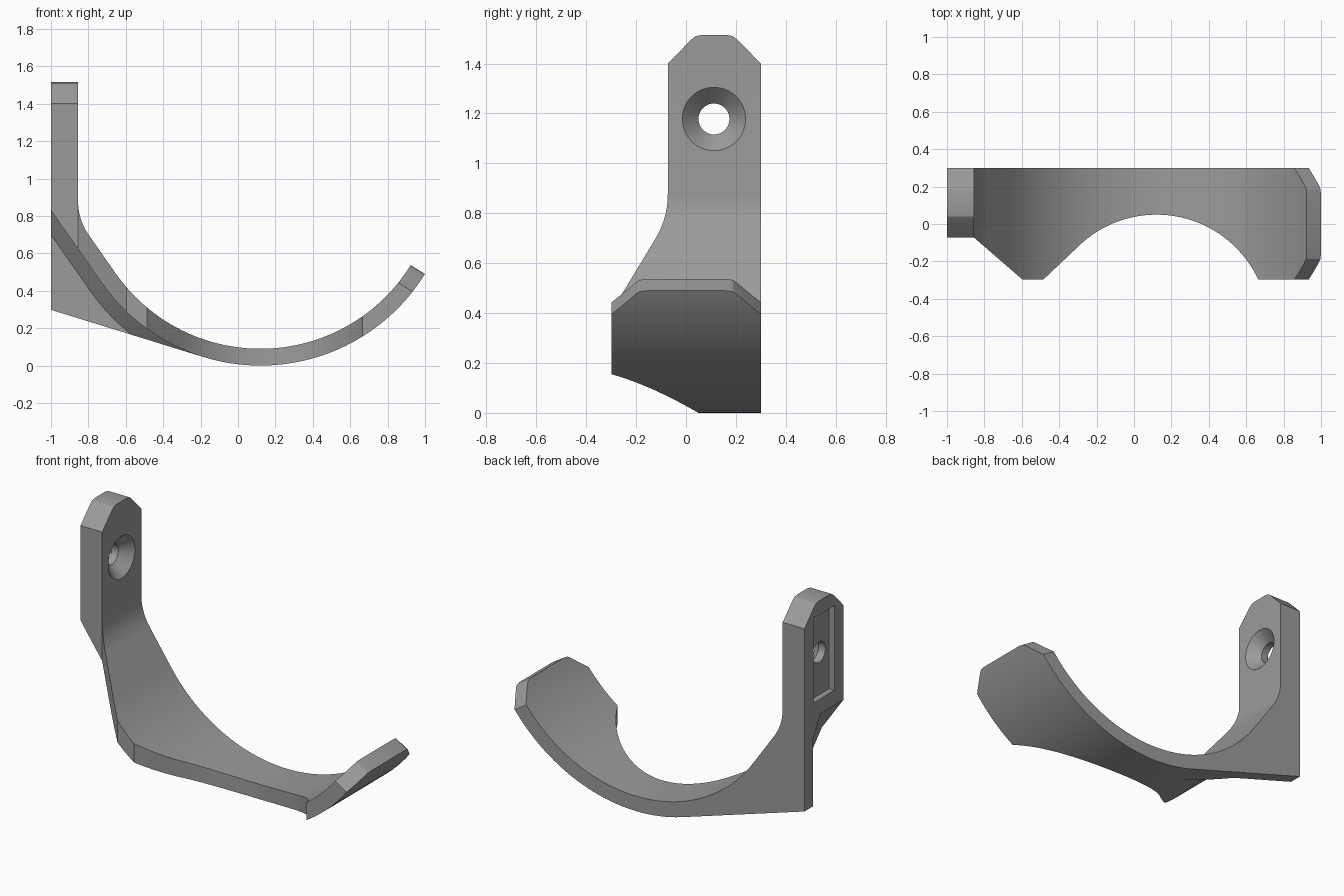
import bpy, bmesh, math
from mathutils import Vector as V

if "Cube" in bpy.data.objects:
    bpy.data.objects.remove(bpy.data.objects["Cube"])

CX, CZ, RO, RI = 0.12, 1.035, 1.035, 0.945      # cradle centre and radii
LEFT, END, LOW = 55, -58.2, 17.2                # arc angles from the bottom, in degrees
X, Y, Z = V((1, 0, 0)), V((0, 1, 0)), V((0, 0, 1))

grey = bpy.data.materials.new("grey")
grey.diffuse_color = (0.33, 0.33, 0.33, 1)
grey.use_nodes = True
grey.node_tree.nodes["Principled BSDF"].inputs["Base Color"].default_value = grey.diffuse_color


def mesh_object(name, verts, faces):
    bm = bmesh.new()
    vs = [bm.verts.new(v) for v in verts]
    for f in faces:
        bm.faces.new([vs[i] for i in f])
    bmesh.ops.recalc_face_normals(bm, faces=bm.faces)
    me = bpy.data.meshes.new(name)
    bm.to_mesh(me)
    bm.free()
    me.materials.append(grey)
    ob = bpy.data.objects.new(name, me)
    bpy.context.collection.objects.link(ob)
    return ob


def loft(name, rings):
    """Closed tube through equal rings of points, capped at both ends."""
    n, m = len(rings[0]), len(rings)
    faces = [list(range(n)), list(range((m - 1) * n, m * n))]
    for k in range(m - 1):
        for i in range(n):
            j = (i + 1) % n
            faces.append([k * n + i, k * n + j, (k + 1) * n + j, (k + 1) * n + i])
    return mesh_object(name, [p for r in rings for p in r], faces)


def prism(name, pts, o, u, v, w):
    """Outline in the u, v plane, extruded along w."""
    base = [V(o) + u * a + v * b for a, b in pts]
    return loft(name, [base, [p + w for p in base]])


def boolean(ob, other, op):
    mod = ob.modifiers.new(op, 'BOOLEAN')
    mod.operation, mod.object, mod.solver = op, other, 'EXACT'
    bpy.context.view_layer.objects.active = ob
    bpy.ops.object.modifier_apply(modifier=mod.name)
    bpy.data.objects.remove(other)


def polar(r, deg):
    a = math.radians(deg)
    return (CX - r * math.sin(a), CZ - r * math.cos(a))


def arc(r, a, b, n):
    return [polar(r, a + (b - a) * i / n) for i in range(n + 1)]


def slope_to(p, x):
    """Continue the left tangent line from p to the given x."""
    return (x, p[1] + (p[0] - x) * math.tan(math.radians(LEFT)))


# Hook: wall plate, blended into the curved cradle
corner = slope_to(polar(RI, LEFT), -0.855)
lo = (corner[0] + 0.1 * math.cos(math.radians(LEFT)), corner[1] - 0.1 * math.sin(math.radians(LEFT)))
hi = (corner[0], corner[1] + 0.1)
fillet = []
for i in range(11):
    t = i / 10
    fillet.append(tuple(hi[k] * (1 - t) ** 2 + 2 * corner[k] * t * (1 - t) + lo[k] * t * t for k in (0, 1)))
outline = [(-1, 1.515), (-0.855, 1.515)] + fillet + arc(RI, LEFT, END, 56) + arc(RO, END, LEFT, 56)
outline.append(slope_to(polar(RO, LEFT), -1))
hook = prism("hook", outline, (0, -0.298, 0), X, Z, Y * 0.598)

# Gusset: thin web filling the corner under the cradle at the back edge
inner = arc(RO - 0.03, LOW, LEFT, 24)
web = [(-1, 0.298), polar(RO, LOW)] + inner + [slope_to(inner[-1], -1)]
gusset = prism("gusset", web, (0, 0.22, 0), X, Z, Y * 0.08)

# Sloped blend between the gusset and the cradle underside
rings = []
path = [(d, 0) for d in range(2, LEFT + 1, 2)] + [(LEFT, 0), (LEFT, 0.6)]
for deg, run in path:
    a = math.radians(deg)
    ring = []
    for off, y in ((-0.02, 0.125), (0.075, 0.22), (0.075, 0.29), (-0.02, 0.29)):
        x, z = polar(RO + off, deg)
        ring.append(V((x - run * math.cos(a), y, z + run * math.sin(a))))
    rings.append(ring)
blend = loft("blend", rings)
limit = prism("limit", web, (0, 0.1, 0), X, Z, Y * 0.25)
boolean(blend, limit, 'INTERSECT')
boolean(hook, gusset, 'UNION')
boolean(hook, blend, 'UNION')

# Curved bite out of the front of the cradle
bite = [(-0.70, -0.5), (-0.304, -0.126)]
for i in range(41):
    a = math.radians(-45 + 112 * i / 40)
    bite.append((CX + 0.6 * math.sin(a), -0.55 + 0.6 * math.cos(a)))
bite += [(0.672, -0.5)]
boolean(hook, prism("bite", bite, (0, 0, -0.2), X, Y, Z * 2), 'DIFFERENCE')

# Narrowing from the cradle to the wall plate
taper = [(-1.2, -0.5), (-1.2, -0.073), (-0.855, -0.073), (-0.595, -0.298), (-0.595, -0.5)]
boolean(hook, prism("taper", taper, (0, 0, -0.2), X, Y, Z * 2), 'DIFFERENCE')

# Clipped, softened corners on the plate top and the arm tip
clip = [(-0.215, -0.1), (-0.115, 0), (-0.018, 0.095), (-0.005, 0.112), (0, 0.14),
        (0.06, 0.14), (0.06, -0.1)]
ang = math.radians(END)
tip = polar(RO, END)
tangent = V((math.cos(ang), 0, -math.sin(ang)))
radial = V((math.sin(ang), 0, math.cos(ang)))
for y, side in ((-0.073, Y), (0.3, -Y)):
    boolean(hook, prism("clip", clip, (-1.1, y, 1.515), Z, side, X * 0.4), 'DIFFERENCE')
for y, side in ((-0.298, Y), (0.3, -Y)):
    start = V((tip[0], y, tip[1])) - radial * 0.1
    boolean(hook, prism("clip", clip, start, tangent, side, radial * 0.3), 'DIFFERENCE')


# Countersunk screw hole, and pocket in the back of the plate
def circle(x, r):
    return [V((x, 0.112 + r * math.cos(i * math.tau / 48), 1.178 + r * math.sin(i * math.tau / 48)))
            for i in range(48)]


boolean(hook, loft("screw_hole", [circle(-1.1, 0.062), circle(-0.92, 0.062),
                                  circle(-0.855, 0.127), circle(-0.8, 0.182)]), 'DIFFERENCE')
pocket = [(0.015, 0.92), (0.215, 0.92), (0.215, 1.43), (0.015, 1.43)]
boolean(hook, prism("pocket", pocket, (-1.1, 0, 0), Y, Z, X * 0.135), 'DIFFERENCE')

# Smooth curves, crisp edges
bpy.ops.object.select_all(action='DESELECT')
hook.select_set(True)
bpy.context.view_layer.objects.active = hook
bpy.ops.object.shade_smooth_by_angle(angle=math.radians(20))
